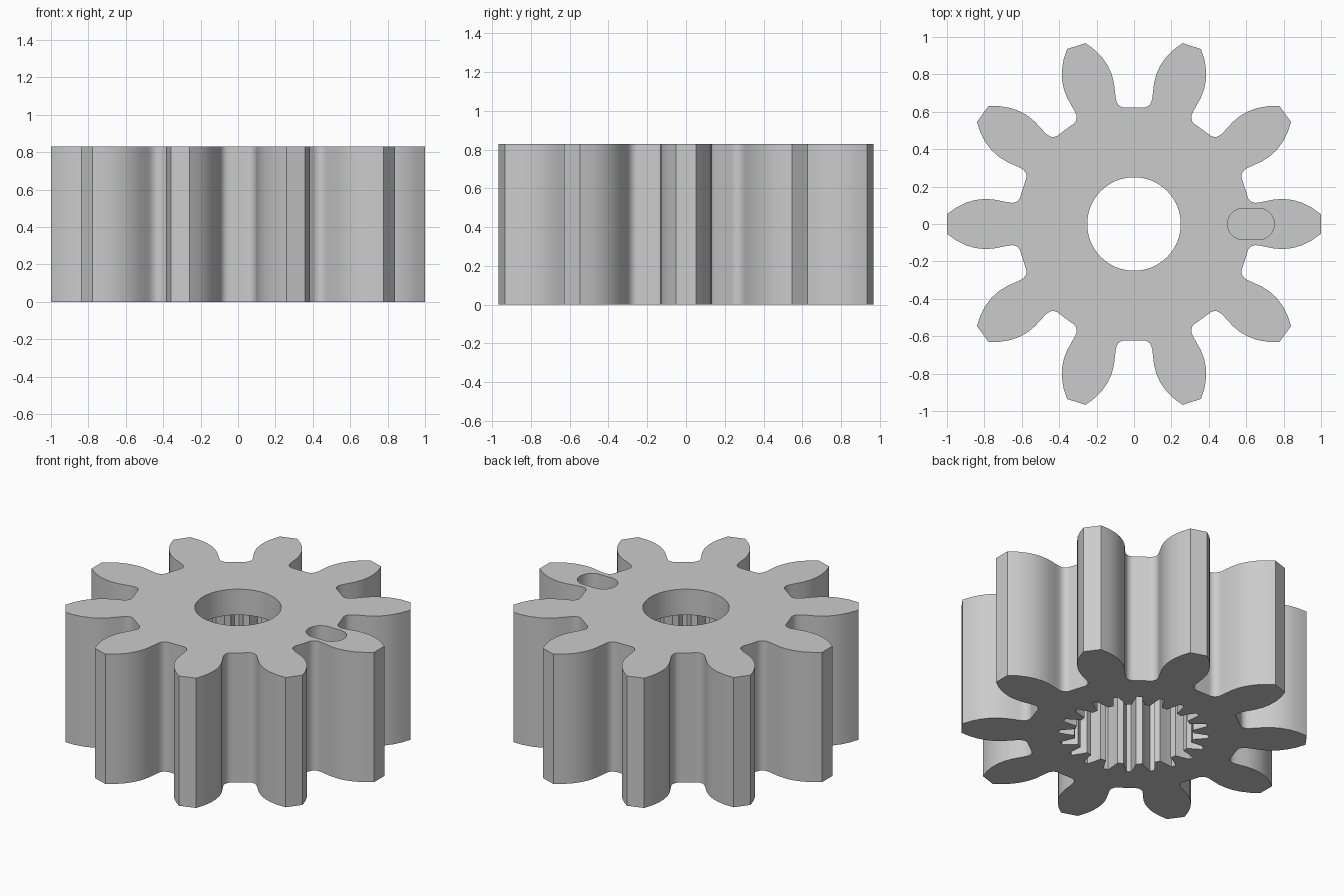
import bpy, bmesh, math

cube = bpy.data.objects.get("Cube")
if cube:
    bpy.data.objects.remove(cube, do_unlink=True)

HEIGHT = 0.83
LEDGE = 0.665        # underside of the collar round the top hole
SLOT_FLOOR = 0.665


def toothed_outline(half_tooth, count):
    """Repeat a mirrored half tooth (given from tip to valley) round the axis."""
    tooth = [(x, -y) for x, y in reversed(half_tooth)] + half_tooth
    points = []
    for i in range(count):
        a = 2 * math.pi * i / count
        c, s = math.cos(a), math.sin(a)
        points += [(x * c - y * s, x * s + y * c) for x, y in tooth]
    return points


def circle(radius, steps=64):
    return [(radius * math.cos(2 * math.pi * i / steps),
             radius * math.sin(2 * math.pi * i / steps)) for i in range(steps)]


def slot(centre, half_length, radius, steps=16):
    points = []
    for side in (1, -1):
        for i in range(steps + 1):
            a = math.pi * (i / steps - 0.5) + (math.pi if side < 0 else 0)
            points.append((centre + side * half_length + radius * math.cos(a),
                           radius * math.sin(a)))
    return points


# Half profiles: outer tooth, and the grooves of the internal spline
outer_tooth = [(1.0, 0.052), (0.95, 0.088), (0.9, 0.113), (0.85, 0.128),
               (0.8, 0.134), (0.75, 0.131), (0.7, 0.121), (0.67, 0.115),
               (0.65, 0.113), (0.632, 0.117), (0.619, 0.126),
               (0.61, 0.138), (0.606, 0.152)]
spline_groove = [(0.435, 0.014), (0.41, 0.021), (0.38, 0.029), (0.343, 0.036)]

bm = bmesh.new()


def wall(points, low, high):
    """Vertical wall along a closed outline; returns its low and high edge loops."""
    loops = []
    for z in (low, high):
        verts = [bm.verts.new((x, y, z)) for x, y in points]
        loops.append([bm.edges.new((v, verts[i - 1])) for i, v in enumerate(verts)])
    for a, b in zip(*loops):
        bm.faces.new((a.verts[0], a.verts[1], b.verts[1], b.verts[0]))
    return loops


def cap(*loops):
    """Flat face spanning the outlines, leaving inner ones open."""
    edges = [e for loop in loops for e in loop]
    bmesh.ops.triangle_fill(bm, edges=edges, use_beauty=True, normal=(0, 0, 1))


outer_low, outer_high = wall(toothed_outline(outer_tooth, 10), 0, HEIGHT)
hole_low, hole_high = wall(circle(0.25), LEDGE, HEIGHT)
spline_low, spline_high = wall(toothed_outline(spline_groove, 20), 0, LEDGE)
slot_low, slot_high = wall(slot(0.625, 0.041, 0.084), SLOT_FLOOR, HEIGHT)

cap(outer_high, hole_high, slot_high)   # top
cap(spline_high, hole_low)              # collar underside
cap(outer_low, spline_low)              # bottom
cap(slot_low)                           # slot floor
bmesh.ops.recalc_face_normals(bm, faces=bm.faces[:])

mesh = bpy.data.meshes.new("gear")
bm.to_mesh(mesh)
bm.free()
gear = bpy.data.objects.new("gear", mesh)
bpy.context.collection.objects.link(gear)

# Plain grey
grey = bpy.data.materials.new("light grey")
grey.use_nodes = True
colour = (0.6, 0.6, 0.6, 1)
grey.diffuse_color = colour
grey.node_tree.nodes["Principled BSDF"].inputs["Base Color"].default_value = colour
mesh.materials.append(grey)

bpy.ops.object.select_all(action="DESELECT")
gear.select_set(True)
bpy.context.view_layer.objects.active = gear
bpy.ops.object.shade_smooth_by_angle(angle=math.radians(38))
